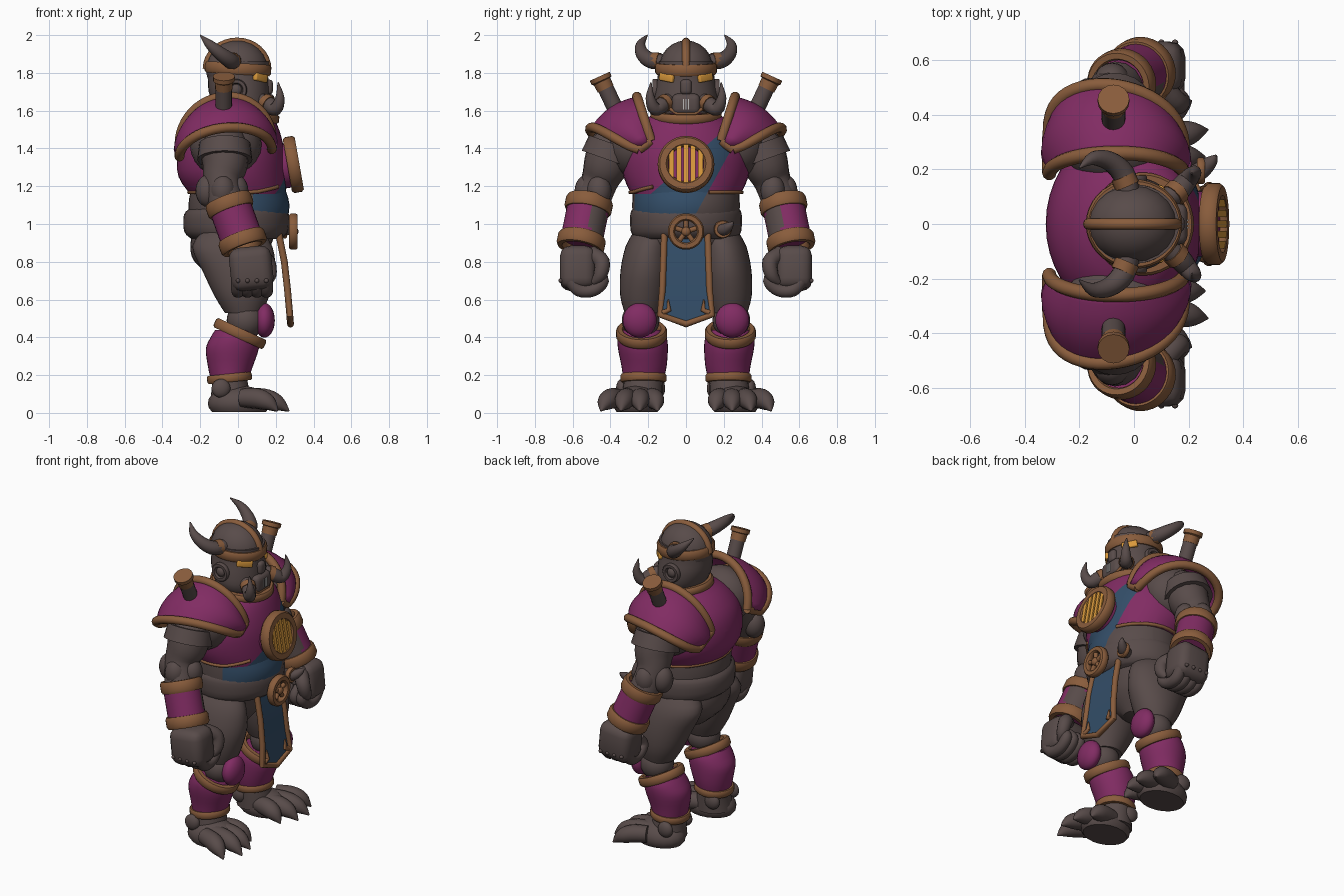
import bpy, bmesh
from math import sin, cos, pi, radians, sqrt
from mathutils import Vector as V, Matrix

cube = bpy.data.objects.get("Cube")
if cube:
    bpy.data.objects.remove(cube)


def material(name, rgb):
    m = bpy.data.materials.new(name)
    m.use_nodes = True
    m.diffuse_color = (*rgb, 1)
    m.node_tree.nodes["Principled BSDF"].inputs["Base Color"].default_value = (*rgb, 1)
    return m


HIDE = material("dark hide", (0.098, 0.071, 0.068))
PURPLE = material("purple armour", (0.22, 0.025, 0.125))
COPPER = material("copper trim", (0.25, 0.108, 0.045))
BLUE = material("blue cloth", (0.033, 0.075, 0.138))
GOLD = material("gold glow", (0.7, 0.32, 0.045))
PALE = material("pale tooth", (0.5, 0.48, 0.47))


def finish(name, bm, *mats, angle=45):
    bmesh.ops.recalc_face_normals(bm, faces=bm.faces)
    me = bpy.data.meshes.new(name)
    bm.to_mesh(me)
    bm.free()
    ob = bpy.data.objects.new(name, me)
    bpy.context.collection.objects.link(ob)
    for m in mats:
        me.materials.append(m)
    bpy.ops.object.select_all(action='DESELECT')
    ob.select_set(True)
    bpy.context.view_layer.objects.active = ob
    bpy.ops.object.shade_smooth_by_angle(angle=radians(angle))
    return ob


def smooth(rows, n=3):
    """Catmull-Rom refinement of a list of equal-length tuples."""
    out = []
    for i in range(len(rows) - 1):
        a, b, c, d = (rows[max(i - 1, 0)], rows[i], rows[i + 1], rows[min(i + 2, len(rows) - 1)])
        for k in range(n):
            t = k / n
            out.append(tuple(q + t / 2 * (r - p + t * (2 * p - 5 * q + 4 * r - s + t * (3 * (q - r) + s - p)))
                             for p, q, r, s in zip(a, b, c, d)))
    return out + [tuple(rows[-1])]


def rings_mesh(rings, closed=False):
    bm = bmesh.new()
    vs = [[bm.verts.new(p) for p in ring] for ring in rings]
    n = len(vs[0])
    for i in range(len(vs) - (not closed)):
        a, b = vs[i], vs[(i + 1) % len(vs)]
        for j in range(n):
            bm.faces.new((a[j], a[(j + 1) % n], b[(j + 1) % n], b[j]))
    if not closed:
        bm.faces.new(vs[0])
        bm.faces.new(vs[-1])
    return bm


def loft_mesh(rows, sides=32):
    """Rows of (z, centre x, centre y, radius x, radius y)."""
    angles = [2 * pi * j / sides for j in range(sides)]
    return rings_mesh([[(x + a * cos(t), y + b * sin(t), z) for t in angles]
                       for z, x, y, a, b in smooth(rows)])


def loft(name, rows, mat):
    return finish(name, loft_mesh(rows), mat)


def sweep(name, pts, radii, mat, sides=10):
    """Round tube along points; one radius or one per point."""
    pts = [V(p) for p in pts]
    n = len(pts)
    if not isinstance(radii, (list, tuple)):
        radii = [radii] * n
    rings, side = [], None
    for i, p in enumerate(pts):
        t = (pts[min(i + 1, n - 1)] - pts[max(i - 1, 0)]).normalized()
        if side is None:
            side = t.cross(V((0, 1, 0)) if abs(t.y) < 0.8 else V((0, 0, 1)))
        side = (side - t * side.dot(t)).normalized()
        up = t.cross(side)
        rings.append([p + radii[i] * (side * cos(2 * pi * k / sides) + up * sin(2 * pi * k / sides))
                      for k in range(sides)])
    return finish(name, rings_mesh(rings), mat)


def horn(name, rows, mat):
    """Smooth tapered limb from rows of (x, y, z, radius)."""
    rows = smooth(rows, 4)
    return sweep(name, [r[:3] for r in rows], [r[3] for r in rows], mat, sides=14)


def ring(name, centre, rx, ry, thick, tall, mat=COPPER, rot=Matrix(), n=36):
    """Hoop with a rounded-rectangle section, thick across and tall along its axis."""
    section = [(thick * a, tall * b) for a, b in ((1, -.6), (1, .6), (.6, 1), (-.6, 1), (-1, .6), (-1, -.6), (-.6, -1), (.6, -1))]
    hoops = [[V(centre) + rot.to_3x3() @ V(((rx + a) * cos(2 * pi * k / n), (ry + a) * sin(2 * pi * k / n), b))
              for a, b in section] for k in range(n)]
    return finish(name, rings_mesh(hoops, closed=True), mat)


def ball(name, centre, size, mat, floor=0.0):
    bm = bmesh.new()
    bmesh.ops.create_uvsphere(bm, u_segments=20, v_segments=12, radius=1,
                              matrix=Matrix.Translation(centre) @ Matrix.Diagonal((*size, 1)))
    for v in bm.verts:
        v.co.z = max(v.co.z, floor)
    return finish(name, bm, mat)


def box(name, centre, size, mat, bevel=0.0, rot=Matrix()):
    bm = bmesh.new()
    bmesh.ops.create_cube(bm, size=1, matrix=Matrix.Translation(centre) @ rot.to_4x4() @ Matrix.Diagonal((*size, 1)))
    if bevel:
        bmesh.ops.bevel(bm, geom=bm.edges[:], offset=bevel, segments=3, affect='EDGES', profile=0.5)
    return finish(name, bm, mat)


# Torso: the blue sash is cut into the chest and belly by slanted planes
SASH_TOP, SASH_LOW, FRONT = ((0, -.14, 1.2), (0, 1, -1.15)), ((0, .05, 1.05), (0, 1, -.55)), ((.08, 0, 1), (1, 0, 0))


def sashed(name, rows, planes, base):
    bm = loft_mesh(rows, 40)
    for co, no in planes:
        bmesh.ops.bisect_plane(bm, geom=bm.verts[:] + bm.edges[:] + bm.faces[:], plane_co=co, plane_no=no)
    for f in bm.faces:
        c = f.calc_center_median()
        dist = [(c - V(co)).dot(V(no)) * (-1 if no == SASH_LOW[1] else 1) for co, no in planes]
        f.material_index = int(min(dist) > 0)
    finish(name, bm, base, BLUE)


sashed("chest_armour", [(1.16, 0, 0, .255, .29), (1.25, -.03, 0, .285, .33), (1.36, -.035, 0, .285, .34),
                        (1.46, -.03, 0, .26, .31), (1.54, -.01, 0, .21, .24), (1.585, .01, 0, .15, .16)],
       (SASH_TOP, SASH_LOW, FRONT), PURPLE)
sashed("belly", [(1.0, 0, 0, .255, .28), (1.1, .005, 0, .268, .285), (1.2, 0, 0, .245, .28)],
       (SASH_LOW, FRONT), HIDE)
sweep("chest_hem", [(.26 * cos(radians(a)), .296 * sin(radians(a)), 1.168 + .03 * (a > 290) * (a - 290) / 35)
                    for a in range(24, 325, 10)], .01, COPPER)
ring("collar", (.03, 0, 1.575), .165, .165, .024, .024, rot=Matrix.Rotation(.12, 4, 'Y'))

# Belt, hips, buckle
loft("belt", [(.92, -.01, 0, .235, .265), (.96, -.01, 0, .275, .292), (1.05, -.008, 0, .278, .295),
              (1.085, 0, 0, .25, .28)], HIDE)
loft("hips", [(.7, -.03, 0, .09, .08), (.8, -.045, 0, .185, .22), (.88, -.04, 0, .212, .27), (.96, -.02, 0, .22, .27)], HIDE)
upright = Matrix.Rotation(pi / 2, 4, 'Y')
ring("buckle_rim", (.293, 0, .96), .077, .077, .019, .022, rot=upright)
for k in range(5):
    a = 2 * pi * k / 5
    sweep("buckle_spoke", [(.293, 0, .96), (.293, .078 * sin(a), .96 + .078 * cos(a))], .014, COPPER)
ball("buckle_hub", (.3, 0, .96), (.02, .025, .025), COPPER)
horn("belt_hook", [(.2, .17, .98, .035), (.25, .2, .97, .033), (.285, .23, .99, .022), (.3, .25, 1.01, .005)], HIDE)
ring("belt_hook_ring", (.245, .195, .972), .036, .036, .012, .014, rot=upright)

# Chest medallion
tilt = Matrix.Rotation(radians(80), 4, 'Y')
centre = V((.293, 0, 1.315))
ring("medallion_rim", centre, .122, .122, .028, .032, rot=tilt)
axis = tilt.to_3x3() @ V((0, 0, 1))
sweep("medallion_plate", [centre - axis * .06, centre + axis * .005], .118, PURPLE, sides=32)
for k in range(-2, 3):
    y = k * .038
    box("medallion_bar", centre + V((0, y, 0)) + axis * .014, (2 * sqrt(.105 ** 2 - y * y), .026, .03), GOLD, rot=tilt)

# Front cloth with border and corner ticks
outline = [(.95, -.115), (.8, -.12), (.65, -.125), (.52, -.14), (.47, 0),
           (.52, .14), (.65, .125), (.8, .12), (.95, .115)]
drape = [V((.2 + .08 * sqrt(1.9 * (.97 - z)), y, z)) for z, y in outline]
bm = bmesh.new()
loop = [bm.verts.new(p) for p in drape]
for k in range(4):
    bm.faces.new([loop[k], loop[k + 1], loop[7 - k], loop[8 - k]] if k < 3 else loop[3:6])
bmesh.ops.solidify(bm, geom=bm.faces[:], thickness=.015)
finish("front_cloth", bm, BLUE)
sweep("front_cloth_border", drape, .018, COPPER)
for s in (-1, 1):
    sweep("cloth_corner_tick", [(.275, s * .125, .53), (.275, s * .09, .545), (.272, s * .095, .6)], [.016, .014, .004], COPPER)

# Head and helmet
loft("head", [(1.55, .03, 0, .11, .12), (1.62, .02, 0, .145, .165), (1.7, .005, 0, .16, .165),
              (1.78, 0, 0, .16, .15), (1.86, 0, 0, .165, .145)], HIDE)
ball("helmet_dome", (-.005, 0, 1.82), (.165, .145, .152), HIDE)
ring("helmet_brim", (0, 0, 1.822), .156, .144, .02, .03, rot=Matrix.Rotation(.06, 4, 'Y'))
sweep("helmet_crest", [(-.005 + .16 * cos(t), 0, 1.82 + .145 * sin(t))
                       for t in [pi * k / 16 for k in range(17)]], .022, COPPER)
box("muzzle", (.145, 0, 1.635), (.1, .15, .11), HIDE, .03)
box("nose", (.16, 0, 1.725), (.05, .06, .08), HIDE, .02)
for y in (-.014, 0, .014):
    box("mouth_bar", (.196, y, 1.635), (.008, .006, .055), PALE)
sweep("mouth_guard", [(.17, -.085, 1.61), (.18, -.05, 1.585), (.18, .05, 1.585), (.17, .085, 1.61)], .01, COPPER)
for s in (-1, 1):
    box("eye", (.118, s * .1, 1.775), (.03, .095, .042), GOLD, .008,
        Matrix.Rotation(s * .72, 4, 'Z') @ Matrix.Rotation(s * .15, 4, 'X'))
    ring("ear_ring", (-.01, s * .163, 1.71), .045, .045, .013, .015, HIDE, Matrix.Rotation(pi / 2, 4, 'X'))
    ball("ear_hub", (-.01, s * .16, 1.71), (.03, .02, .03), HIDE)
    horn("helmet_horn", [(-.02, s * .12, 1.86, .04), (-.04, s * .185, 1.865, .042), (-.09, s * .23, 1.9, .036),
                         (-.15, s * .24, 1.95, .025), (-.2, s * .205, 2.0, .003)], HIDE)
    sweep("horn_band", [(-.025, s * .14, 1.862), (-.04, s * .175, 1.865)], .046, COPPER)
    horn("cheek_tusk", [(.11, s * .085, 1.66, .036), (.16, s * .12, 1.635, .042), (.2, s * .165, 1.61, .036),
                        (.222, s * .19, 1.67, .024), (.212, s * .185, 1.75, .003)], HIDE)
    sweep("tusk_band", [(.142, s * .103, 1.646), (.165, s * .125, 1.632)], .047, COPPER)

# Shoulder pads: a shell stretched between two arches
ARC = [pi * k / 24 for k in range(25)]


def inner_edge(t, s):
    return V((-.065 + .245 * cos(t), s * (.185 + .075 * sin(t)), 1.43 + .01 * cos(t) + .245 * sin(t)))


def outer_edge(t, s):
    return V((-.065 + .245 * cos(t), s * (.285 - .035 * cos(t) + .22 * max(sin(t), 0) ** .75),
              1.375 + .02 * cos(t) + .135 * sin(t)))


for s in (-1, 1):
    bm = bmesh.new()
    grid = []
    for t in ARC:
        row = []
        for k in range(9):
            p = inner_edge(t, s).lerp(outer_edge(t, s), k / 8)
            p += (p - V((-.065, s * .18, 1.35))).normalized() * .032 * sin(pi * k / 8)
            row.append(bm.verts.new(p))
        grid.append(row)
    for a, b in zip(grid, grid[1:]):
        for k in range(8):
            bm.faces.new((a[k], a[k + 1], b[k + 1], b[k]))
    pad = finish("shoulder_pad", bm, PURPLE)
    pad.modifiers.new("thickness", 'SOLIDIFY').thickness = .012
    sweep("shoulder_inner_trim", [inner_edge(t, s) for t in ARC], .026, COPPER)
    sweep("shoulder_outer_trim", [outer_edge(t, s) for t in ARC], .026, COPPER)
    for t in (0, pi):
        sweep("shoulder_end_trim", [inner_edge(t, s), outer_edge(t, s)], .026, COPPER)
    ball("shoulder_core", (-.065, s * .28, 1.42), (.19, .15, .175), HIDE)
    # Exhaust pipe
    sweep("pipe", [(-.075, s * .36, 1.58), (-.075, s * .44, 1.75)], .043, HIDE, sides=16)
    sweep("pipe_cap", [(-.075, s * .425, 1.715), (-.075, s * .445, 1.755), (-.075, s * .447, 1.76),
                       (-.075, s * .457, 1.782)], [.046, .048, .058, .058], COPPER, sides=16)

    # Arm
    horn("upper_arm", [(-.06, s * .32, 1.46, .1), (-.07, s * .385, 1.4, .125), (-.07, s * .425, 1.31, .12),
                       (-.085, s * .46, 1.22, .098), (-.06, s * .505, 1.1, .095)], HIDE)
    sweep("arm_cuff", [(-.07, s * .385, 1.425), (-.07, s * .415, 1.34)], [.135, .146], HIDE, sides=24)
    for x, y in ((-.16, .47), (-.01, .46), (-.08, .525)):
        ball("elbow_lobe", (x, s * y, 1.175), (.065, .065, .085), HIDE)
    top, end = V((-.045, s * .515, 1.1)), V((.025, s * .555, .905))
    bracer = sweep("bracer", [top, top.lerp(end, .25), top.lerp(end, .75), end], .112, PURPLE, sides=28)
    bracer.data.materials.append(HIDE)
    for f in bracer.data.polygons:
        d = f.center - top.lerp(end, .5)
        f.material_index = int(d.x > .03 and s * d.y < -.035)
    lean = (end - top).to_track_quat('Z', 'Y').to_matrix()
    ring("bracer_top_ring", top, .108, .108, .018, .036, rot=lean)
    ring("bracer_end_ring", end, .108, .108, .02, .036, rot=lean)
    # Fist
    box("fist", (.07, s * .572, .765), (.225, .19, .23), HIDE, .055, Matrix.Rotation(-.1, 4, 'Y'))
    for k in range(4):
        x = .0 + .05 * k
        horn("finger", [(x, s * .61, .7, .036), (x, s * .565, .65, .036), (x, s * .49, .65, .034),
                        (x, s * .44, .7, .033), (x, s * .47, .76, .02)], HIDE)
        ball("knuckle_stud", (x, s * .663, .7), (.012, .012, .012), HIDE)
    horn("thumb", [(.1, s * .5, .84, .045), (.155, s * .445, .8, .042), (.168, s * .455, .73, .036),
                   (.155, s * .49, .69, .02)], HIDE)

    # Leg
    loft("thigh", [(.97, -.03, s * .17, .15, .1), (.88, -.03, s * .2, .212, .12), (.75, .005, s * .215, .192, .132),
                   (.62, .02, s * .226, .145, .122), (.53, .03, s * .23, .1, .095)], HIDE)
    ball("knee_joint", (.04, s * .24, .49), (.1, .1, .1), HIDE)
    ball("knee_cap", (.14, s * .245, .49), (.055, .09, .092), PURPLE)
    loft("shin_guard", [(.18, -.045, s * .225, .1, .108), (.25, -.04, s * .222, .12, .12), (.34, -.03, s * .228, .14, .132),
                        (.4, -.02, s * .232, .125, .13), (.44, -.02, s * .235, .1, .11)], PURPLE)
    ring("shin_top_ring", (.01, s * .235, .42), .126, .115, .02, .027, rot=Matrix.Rotation(.43, 4, 'Y'))
    ring("shin_bottom_ring", (-.045, s * .225, .185), .103, .106, .016, .022, rot=Matrix.Rotation(-.1, 4, 'Y'))
    # Foot
    loft("ankle", [(.05, -.04, s * .235, .11, .11), (.12, -.04, s * .23, .1, .105), (.19, -.045, s * .225, .09, .1)], HIDE)
    ball("foot", (.005, s * .26, .05), (.165, .125, .095), HIDE, 0.006)
    for y in (.14, .34):
        ball("ankle_lobe", (-.09, s * y, .13), (.05, .03, .05), HIDE)
    for x, y in ((.2, .15), (.26, .245), (.27, .345), (.21, .45)):
        y0 = .27 + (y - .29) * .6
        horn("toe", [(.02, s * y0, .08, .05), (x * .5, s * (y0 + (y - y0) * .4), .075, .054),
                     (x * .78, s * (y0 + (y - y0) * .75), .052, .042), (x, s * y, .01, .004)], HIDE)
